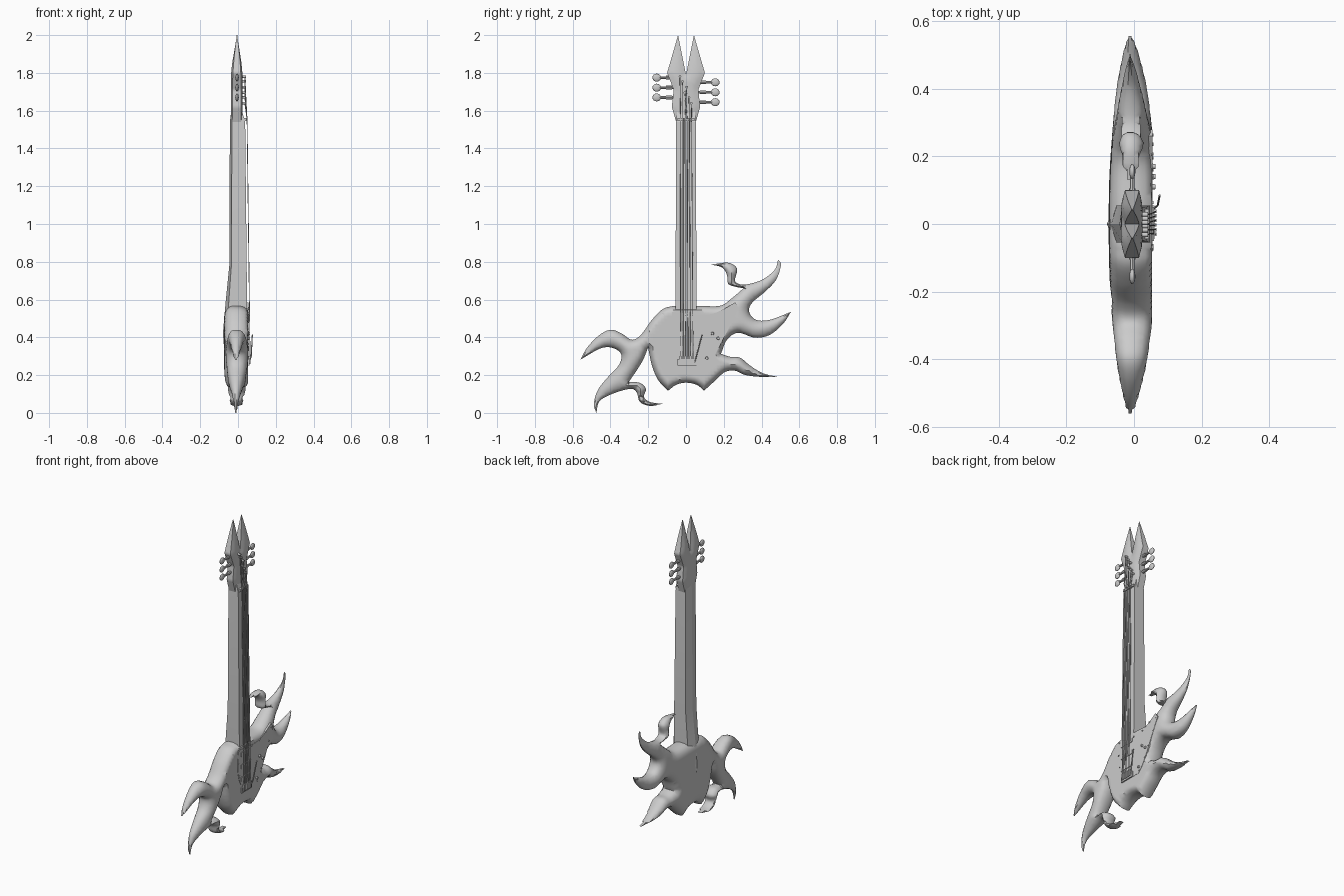
import bpy, bmesh, math
from mathutils import Vector, kdtree
from mathutils.geometry import delaunay_2d_cdt

if "Cube" in bpy.data.objects:
    bpy.data.objects.remove(bpy.data.objects["Cube"])


def make(name, verts, faces, angle=40):
    me = bpy.data.meshes.new(name)
    me.from_pydata(verts, [], faces)
    bm = bmesh.new()
    bm.from_mesh(me)
    bmesh.ops.recalc_face_normals(bm, faces=bm.faces)
    bm.to_mesh(me)
    bm.free()
    ob = bpy.data.objects.new(name, me)
    bpy.context.collection.objects.link(ob)
    bpy.ops.object.select_all(action='DESELECT')
    ob.select_set(True)
    bpy.context.view_layer.objects.active = ob
    bpy.ops.object.shade_smooth_by_angle(angle=math.radians(angle))
    return ob


def outline(curves, spacing):
    """Join smooth curves (in hundredths) that meet at sharp corners."""
    loop = []
    for i, c in enumerate(curves):
        pts = [Vector(p) / 100 for p in [curves[i - 1][-1]] + c]
        ext = [2 * pts[0] - pts[1]] + pts + [2 * pts[-1] - pts[-2]]
        for a, b, c2, d in zip(ext, ext[1:], ext[2:], ext[3:]):
            n = max(1, math.ceil((c2 - b).length / spacing))
            for k in range(n):
                t = k / n
                loop.append(0.5 * (2 * b + (c2 - a) * t + (2 * a - 5 * b + 4 * c2 - d) * t * t
                                   + (3 * b - a - 3 * c2 + d) * t ** 3))
    return loop


def inside(p, loop):
    hit = False
    for a, b in zip(loop, loop[1:] + loop[:1]):
        if (a.y > p.y) != (b.y > p.y) and p.x < a.x + (p.y - a.y) * (b.x - a.x) / (b.y - a.y):
            hit = not hit
    return hit


def inflate(name, loop, prof, step):
    """Fill a side outline and give it front/back relief from edge distance."""
    n = len(loop)
    tree = kdtree.KDTree(n)
    for i, p in enumerate(loop):
        tree.insert((p.x, p.y, 0), i)
    tree.balance()
    dist = lambda p: tree.find((p.x, p.y, 0))[2]
    cand = []
    for i, p in enumerate(loop):
        t = (loop[(i + 1) % n] - loop[i - 1]).normalized()
        cand += [p + Vector((t.y, -t.x)) * o for o in (0.007, -0.007)]
    lo = [min(p[k] for p in loop) for k in (0, 1)]
    hi = [max(p[k] for p in loop) for k in (0, 1)]
    cand += [Vector((lo[0] + i * step, lo[1] + j * step))
             for i in range(int((hi[0] - lo[0]) / step) + 1)
             for j in range(int((hi[1] - lo[1]) / step) + 1)]
    pts = list(loop)
    for k, p in enumerate(cand):
        if dist(p) > (0.006 if k < 2 * n else 0.013) and inside(p, loop):
            pts.append(p)
    edges = [(i, (i + 1) % n) for i in range(n)]
    vs, _, fs = delaunay_2d_cdt(pts, edges, [], 1, 1e-6)[:3]
    m = len(vs)
    xs = [prof(dist(p), p.x, p.y) for p in vs]
    verts = [(x[0], p.x, p.y) for x, p in zip(xs, vs)] + [(x[1], p.x, p.y) for x, p in zip(xs, vs)]
    directed = {(f[i], f[(i + 1) % len(f)]) for f in fs for i in range(len(f))}
    faces = [tuple(f) for f in fs] + [tuple(v + m for v in reversed(f)) for f in fs]
    faces += [(b, a, a + m, b + m) for a, b in directed if (b, a) not in directed]
    return make(name, verts, faces)


def rod(name, a, b, r, sides=8, r2=None):
    a, b = Vector(a), Vector(b)
    q = (b - a).to_track_quat('Z', 'Y')
    r2 = r if r2 is None else r2
    ring = [(math.cos(2 * math.pi * i / sides), math.sin(2 * math.pi * i / sides)) for i in range(sides)]
    v = [a + q @ Vector((c * r, s * r, 0)) for c, s in ring] + [b + q @ Vector((c * r2, s * r2, 0)) for c, s in ring]
    f = [(i, (i + 1) % sides, sides + (i + 1) % sides, sides + i) for i in range(sides)]
    return make(name, v, f + [tuple(range(sides)), tuple(range(sides, 2 * sides))])


def box(name, lo, hi):
    v = [(x, y, z) for x in (lo[0], hi[0]) for y in (lo[1], hi[1]) for z in (lo[2], hi[2])]
    return make(name, v, [(0, 1, 3, 2), (4, 5, 7, 6), (0, 1, 5, 4), (2, 3, 7, 6), (0, 2, 6, 4), (1, 3, 7, 5)])


# Flame body outline: each row runs from one sharp point to the next
right_edges = [
    [(6, 56.7)],
    [(18, 56.7), (24, 60.5), (30.5, 66)],
    [(26, 66.8), (22.3, 68.4), (21.7, 73), (19, 77), (13.2, 78.5)],
    [(22.3, 79.5), (27, 76.4), (26, 71), (26.5, 69), (31.3, 67.9), (40.3, 70.5), (47, 75.8), (48.7, 81)],
    [(50.3, 78.5), (47.7, 70.5), (41.9, 64.2), (35, 58.3), (33.4, 53.6), (37, 49.3), (44.5, 49.3), (55.6, 53.5)],
    [(51.4, 47.2), (44.5, 41.4), (36.6, 39.8), (27.6, 42.4), (21.7, 38.7), (18.5, 31.3)],
    [(23.3, 29.7), (28.6, 29.2), (34, 25), (40.3, 21.2), (48.2, 19.1)],
    [(39.2, 19.1), (31.3, 20.1), (26, 22.3), (20.7, 21.7), (15.9, 17.5), (9.5, 11.7)],
]
left_edges = [
    [(5.8, 14.8), (0, 16), (-5.3, 14.8), (-9.5, 11.7)],
    [(-14.8, 17.5), (-18, 25), (-20.1, 34.5)],
    [(-23.3, 27), (-30.2, 16.4)],
    [(-24.4, 15.9), (-21.2, 12.7), (-22.3, 8.5), (-19, 5.8), (-12.2, 4.8)],
    [(-19, 3.7), (-24.4, 5.8), (-26, 10.6), (-29.1, 12.7), (-37.6, 10.6), (-45.6, 6.4), (-47.5, 0)],
    [(-48.8, 4.8), (-46.6, 12.2), (-41.3, 19), (-35.5, 25.4), (-34.4, 31.3), (-39.2, 34.5), (-45.6, 34), (-56, 28.1)],
    [(-52, 35), (-45.6, 41.4), (-39.7, 44), (-34, 42), (-28.6, 38.7), (-23.8, 41.4), (-18, 49.3), (-12.2, 55), (-6.4, 56.7)],
]


def body_profile(d, y, z):
    t = max(0.04, 1 - (math.hypot(y, z - 0.37) / 0.65) ** 2.2)
    e = 0.25 + 0.75 * math.sqrt(1 - (1 - min(d / 0.055, 1)) ** 2)
    return min(0.053, -0.012 + 0.08 * t * e), -0.012 - 0.063 * t * e


inflate("flame_body", outline(right_edges + left_edges, 0.012), body_profile, 0.016)

# Forked headstock
half = [(5.2, 154), (7.5, 162), (6.5, 171), (10, 180), (4.2, 200)]
head = [[p] for p in half] + [[(0, 179)]] + [[(-y, z)] for y, z in reversed(half)]


def head_profile(d, y, z):
    t = max(0.08, 1 - max(0, (z - 1.76) / 0.25) ** 1.5)
    e = t * (0.7 + 0.3 * min(d / 0.03, 1))
    return -0.005 + 0.03 * e, -0.005 - 0.033 * e


inflate("headstock", outline(head, 0.012), head_profile, 0.016)

# Neck with ridged back and heel: z, half width, front, side back, ridge
sections = [(0.3, 0.045, 0.045, -0.055, -0.07), (0.42, 0.052, 0.05, -0.06, -0.08), (0.57, 0.055, 0.048, -0.05, -0.067),
            (0.78, 0.055, 0.046, -0.035, -0.046), (1.54, 0.052, 0.038, -0.032, -0.043), (1.62, 0.045, 0.015, -0.028, -0.033)]
nv = [p for z, w, f, s, r in sections for p in ((f, -w, z), (f, w, z), (s, w, z), (r, 0, z), (s, -w, z))]
nf = [(5 * k + i, 5 * k + (i + 1) % 5, 5 * k + 5 + (i + 1) % 5, 5 * k + 5 + i) for k in range(5) for i in range(5)]
make("neck", nv, nf + [(0, 1, 2, 3, 4), (25, 26, 27, 28, 29)], 15)
box("nut", (0.02, -0.045, 1.545), (0.045, 0.045, 1.56))

# Pickguard and its screws
guard = [[(-7.4, 53.5)], [(-8, 41), (-5, 31), (2, 25)], [(10.6, 25)], [(16, 32), (28, 55.5)],
         [(26, 58.5)], [(18, 54), (10, 52), (-7.4, 53.5)]]
guard_loop = outline(guard[1:], 0.015)
inflate("pickguard", guard_loop, lambda d, y, z: (0.055, 0.035), 0.04)
for p in guard_loop[::6]:
    c = p + (Vector((0.07, 0.4)) - p) * 0.05
    rod("guard_screw", (0.05, c.x, c.y), (0.058, c.x, c.y), 0.005)
for y, z in ((0.14, 0.42), (0.17, 0.395), (0.11, 0.29)):
    rod("control_knob", (0.05, y, z), (0.064, y, z), 0.009, 12, 0.007)

# Pickups, bridge and tremolo arm
for z in (0.5, 0.42, 0.34):
    box("pickup", (0.04, -0.05, z - 0.013), (0.059, 0.05, z + 0.013))
box("bridge_plate", (0.04, -0.045, 0.25), (0.061, 0.055, 0.285))
rod("tremolo_arm", (0.058, 0.045, 0.265), (0.07, 0.055, 0.3), 0.003)
rod("tremolo_arm_tip", (0.07, 0.055, 0.3), (0.076, 0.085, 0.415), 0.003)

# Strings with saddles and posts
posts = [(-0.032, 1.78), (-0.018, 1.755), (0.004, 1.725), (-0.006, 1.695), (0.016, 1.67), (0.028, 1.64)]
for i, (y, z) in enumerate(posts):
    yb, yn = -0.03 + i * 0.0135, -0.028 + i * 0.0115
    box("saddle", (0.058, yb - 0.005, 0.26), (0.067, yb + 0.005, 0.3))
    rod("string", (0.064, yb, 0.29), (0.048, yn, 1.552), 0.002, 6)
    rod("string_end", (0.048, yn, 1.552), (0.036, y, z), 0.002, 6)
    rod("tuner_post", (0.015, y, z), (0.042, y, z), 0.007, 10)

# Tuning pegs on both sides
for side, heights in ((-1, (1.775, 1.722, 1.67)), (1, (1.75, 1.697, 1.645))):
    for z in heights:
        rod("peg_shaft", (-0.005, side * 0.055, z), (-0.005, side * 0.14, z), 0.007)
        rod("peg_collar", (-0.005, side * 0.075, z), (-0.005, side * 0.105, z), 0.01)
        bpy.ops.mesh.primitive_uv_sphere_add(segments=14, ring_count=8, radius=1, location=(-0.005, side * 0.155, z))
        knob = bpy.context.object
        knob.name = "peg_knob"
        knob.scale = (0.009, 0.023, 0.021)
        bpy.ops.object.shade_smooth_by_angle()
